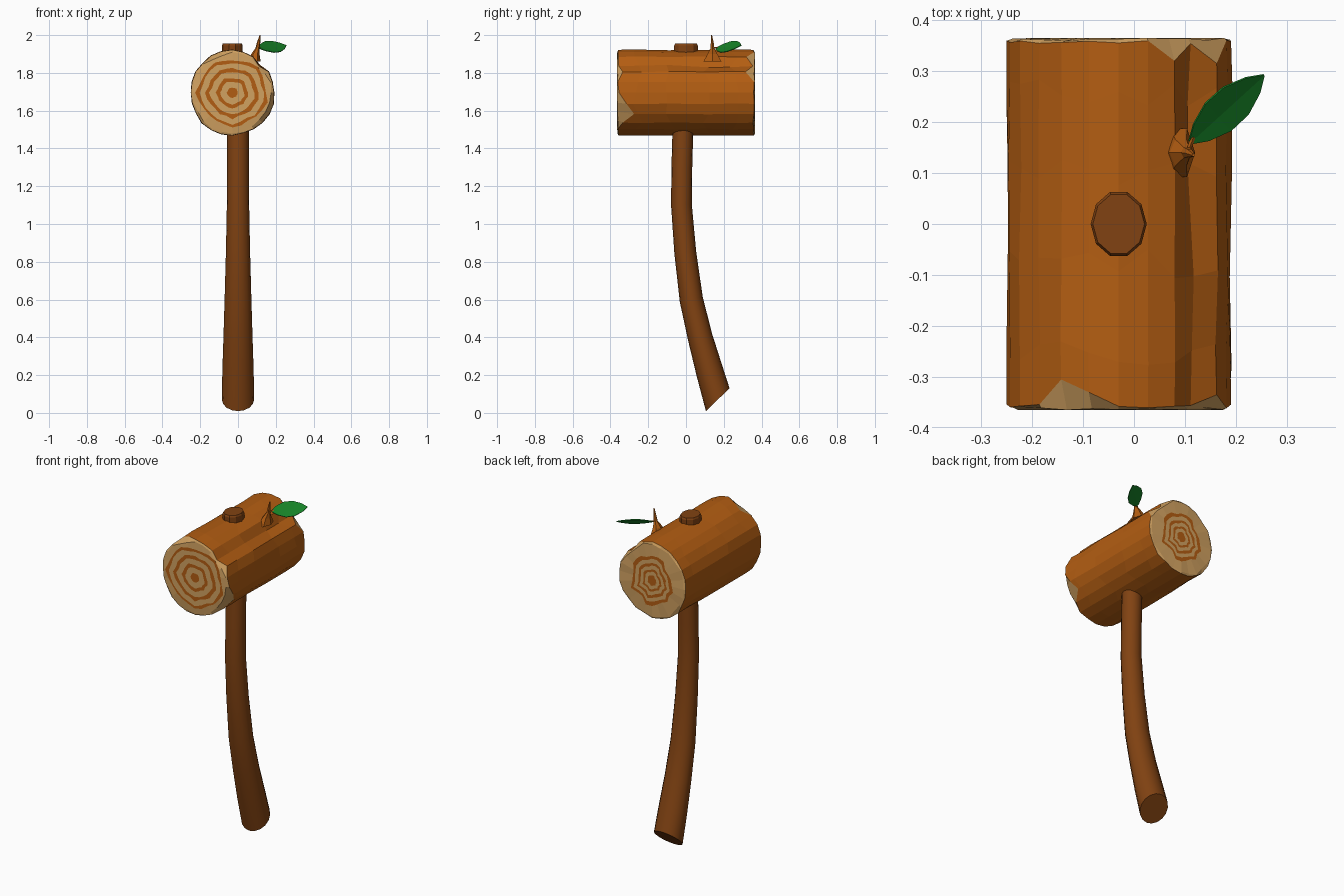
import bpy, bmesh, math, random
from mathutils import Vector

random.seed(4)
if "Cube" in bpy.data.objects:
    bpy.data.objects.remove(bpy.data.objects["Cube"])


def material(name, rgb):
    m = bpy.data.materials.new(name)
    m.use_nodes = True
    m.diffuse_color = (*rgb, 1)
    m.node_tree.nodes["Principled BSDF"].inputs["Base Color"].default_value = (*rgb, 1)
    return m


BARK = material("orange bark", (0.45, 0.11, 0.006))
WOOD = material("pale cut wood", (0.64, 0.36, 0.12))
HANDLE = material("dark brown wood", (0.22, 0.055, 0.006))
LEAF = material("leaf green", (0.008, 0.22, 0.02))


def make_object(name, bm, mats):
    bmesh.ops.recalc_face_normals(bm, faces=bm.faces)
    me = bpy.data.meshes.new(name)
    bm.to_mesh(me)
    bm.free()
    for m in mats:
        me.materials.append(m)
    ob = bpy.data.objects.new(name, me)
    bpy.context.collection.objects.link(ob)
    return ob


def bridge(bm, a, b, mat=0):
    for i in range(len(a)):
        j = (i + 1) % len(a)
        bm.faces.new((a[i], a[j], b[j], b[i])).material_index = mat


def lofted(name, rings, mat):
    """Closed tube through a list of point rings."""
    bm = bmesh.new()
    loops = [[bm.verts.new(p) for p in ring] for ring in rings]
    for a, b in zip(loops, loops[1:]):
        bridge(bm, a, b)
    bm.faces.new(loops[0])
    bm.faces.new(loops[-1])
    return make_object(name, bm, [mat])


def ellipse(center, rx, ry, tilt=0, sides=16):
    """Ring of points, tilted about x."""
    out = []
    for i in range(sides):
        a = math.tau * i / sides
        v = ry * math.sin(a)
        out.append(Vector(center) + Vector((rx * math.cos(a), v * math.cos(tilt), v * math.sin(tilt))))
    return out


# Log head: faceted bark along y, chipped rims, growth rings on both ends
N, CX, CZ, R, HALF = 24, -0.03, 1.695, 0.224, 0.365
SPLIT = 3
radius = [R + random.uniform(-0.006, 0.004) for _ in range(N)]
bm = bmesh.new()


def log_loop(radii, ys):
    loop = []
    for i in range(N):
        a = math.tau * i / N
        loop.append(bm.verts.new((CX + radii[i] * math.cos(a), ys[i], CZ + radii[i] * math.sin(a))))
    return loop


def log_end(side, chips, ring_radii, wobble):
    """Chipped bark edge, pale rim and alternating rings; returns the bark edge."""
    depth = [chips.get(i, random.uniform(0.003, 0.012)) for i in range(N)]
    edge_r = [r - (0.02 if i == SPLIT else 0) for i, r in enumerate(radius)]
    edge = log_loop(edge_r, [side * (HALF - d) for d in depth])
    rim_r = [r * (0.9 if i in chips else random.uniform(0.93, 0.98)) for i, r in enumerate(edge_r)]
    last = log_loop(rim_r, [side * (HALF - random.uniform(0, 0.006)) for _ in range(N)])
    bridge(bm, edge, last, 1)
    waves = [random.uniform(-wobble, wobble) for _ in range(N)]
    for k, rr in enumerate(ring_radii):
        radii = [rr * (1 + waves[i] + random.uniform(-0.03, 0.03)) for i in range(N)]
        loop = log_loop(radii, [side * HALF] * N)
        bridge(bm, last, loop, 1 - k % 2)
        last = loop
    bm.faces.new(last).material_index = 0
    return edge


previous = log_end(-1, {2: 0.03, 7: 0.035, 8: 0.06, 21: 0.03, 22: 0.09, 23: 0.05},
                   (0.183, 0.165, 0.135, 0.115, 0.082, 0.062, 0.028), 0.06)
for y in (-0.26, -0.08, 0.1, 0.26):
    radii = [r + random.uniform(-0.003, 0.003) for r in radius]
    radii[SPLIT] -= 0.03 if y > 0 else 0.014
    loop = log_loop(radii, [y + random.uniform(-0.03, 0.03) for _ in range(N)])
    bridge(bm, previous, loop)
    previous = loop
back = log_end(1, {2: 0.05, 4: 0.045, 15: 0.02},
               (0.142, 0.122, 0.1, 0.084, 0.064, 0.05, 0.03), 0.14)
bridge(bm, previous, back)
make_object("log_head", bm, [BARK, WOOD])

# Curved handle with a slanted butt: y, z, half width, half depth, tilt in degrees
path = [(0.168, 0.07, 0.085, 0.087, 44), (0.125, 0.22, 0.083, 0.073, 20),
        (0.075, 0.4, 0.077, 0.066, 14), (0.028, 0.6, 0.071, 0.062, 12),
        (-0.004, 0.85, 0.064, 0.058, 7), (-0.024, 1.1, 0.059, 0.055, 1),
        (-0.022, 1.3, 0.057, 0.055, -2), (-0.015, 1.55, 0.057, 0.055, -2)]
smooth = [(0, *p) for p in path]
handle = lofted("handle", [ellipse((x, y, z), rx, ry, math.radians(t))
                           for x, y, z, rx, ry, t in smooth], HANDLE)
bpy.context.view_layer.objects.active = handle
handle.select_set(True)
bpy.ops.object.shade_smooth_by_angle(angle=math.radians(35))
handle.select_set(False)

# Peg end poking out of the top of the log
lofted("handle_peg", [ellipse((CX, 0, z), 0.055 * s, 0.066 * s, 0, 10)
                      for z, s in ((1.86, 1), (1.945, 1), (1.955, 0.92))], HANDLE)

# Twig with a flared foot, and a short leaf stem
lofted("twig", [ellipse(c, rx, ry, 0, 6) for c, rx, ry in (
    ((0.088, 0.14, 1.86), 0.032, 0.055), ((0.092, 0.14, 1.9), 0.022, 0.03),
    ((0.103, 0.14, 1.93), 0.011, 0.012), ((0.109, 0.139, 1.96), 0.009, 0.009),
    ((0.117, 0.135, 2.0), 0.003, 0.003))], BARK)
lofted("leaf_stem", [ellipse(c, 0.005, 0.005, math.radians(60), 5) for c in (
    (0.105, 0.14, 1.93), (0.115, 0.168, 1.935))], BARK)

# Leaf: two halves meeting on a slightly creased midrib
bm = bmesh.new()
base, tip = Vector((0.11, 0.16, 1.932)), Vector((0.255, 0.292, 1.945))
across = Vector((-0.025, 0.027, 0.029))
rows = []
for t, w in ((0.0, 0.1), (0.15, 0.6), (0.38, 1), (0.62, 0.98), (0.85, 0.55), (1.0, 0.03)):
    mid = base.lerp(tip, t)
    rows.append([bm.verts.new(p) for p in (mid - across * w, mid - Vector((0, 0, 0.004 * w)), mid + across * w)])
for a, b in zip(rows, rows[1:]):
    for k in range(2):
        bm.faces.new((a[k], a[k + 1], b[k + 1], b[k]))
leaf = make_object("leaf", bm, [LEAF])
thick = leaf.modifiers.new("thickness", "SOLIDIFY")
thick.thickness = 0.004
thick.offset = 0
